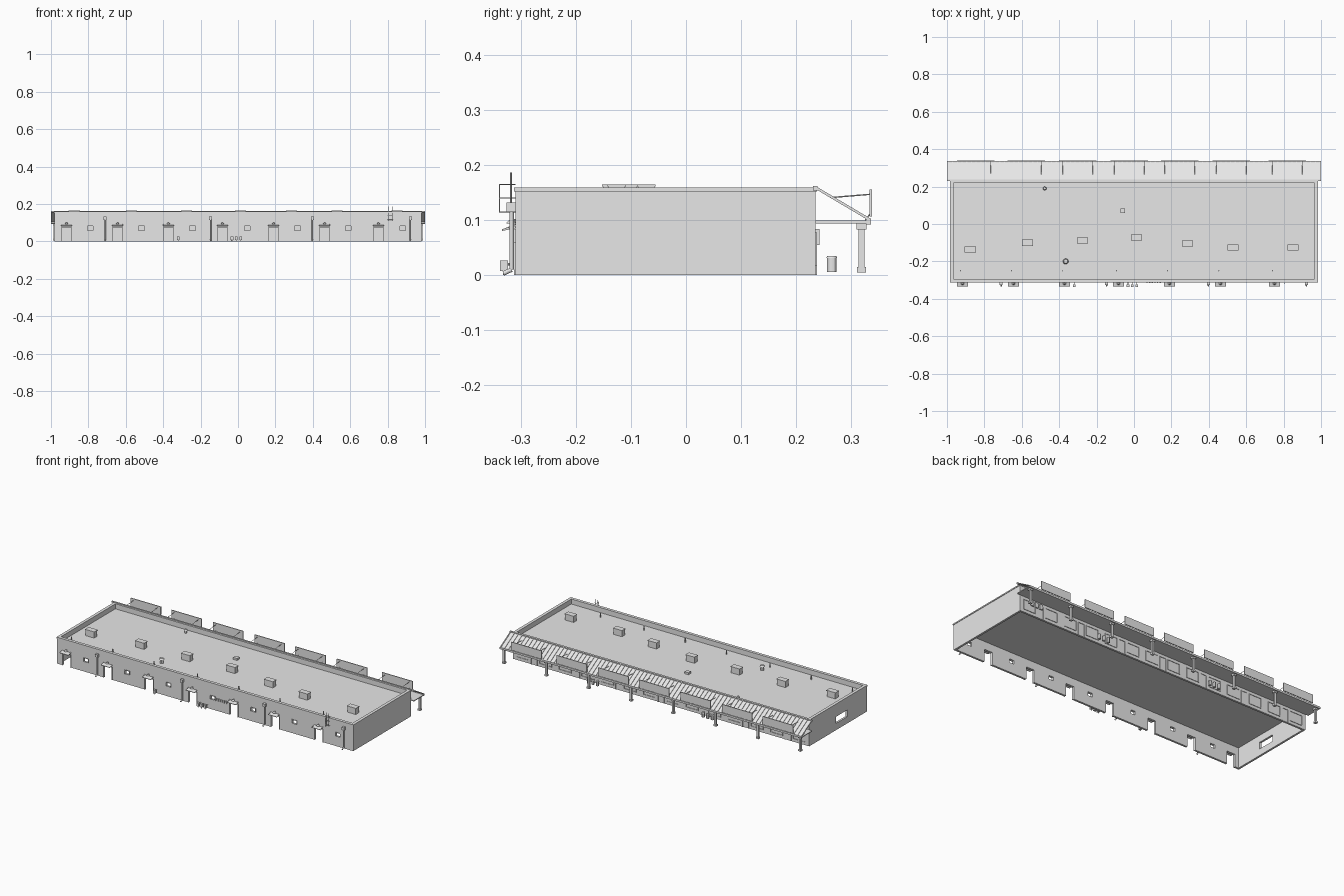
import bpy, bmesh, math
from mathutils import Matrix, Vector

old = bpy.data.objects.get("Cube")
if old:
    bpy.data.objects.remove(old)

GREY = (0.8, 0.8, 0.8, 1)
mat = bpy.data.materials.new("plain_grey")
mat.use_nodes = True
mat.diffuse_color = GREY
mat.node_tree.nodes["Principled BSDF"].inputs["Base Color"].default_value = GREY


class Part:
    """Collects boxes and rods into one named object."""

    def __init__(self, name):
        self.name, self.bm = name, bmesh.new()

    def box(self, x0, x1, y0, y1, z0, z1, tilt=0):
        mid = Vector((x0 + x1, y0 + y1, z0 + z1)) / 2
        size = Matrix.Diagonal((x1 - x0, y1 - y0, z1 - z0, 1))
        m = Matrix.Translation(mid) @ Matrix.Rotation(tilt, 4, 'X') @ size
        bmesh.ops.create_cube(self.bm, size=1, matrix=m)
        return self

    def block(self, x, y, w, d, z0, z1, tilt=0):
        return self.box(x - w / 2, x + w / 2, y - d / 2, y + d / 2, z0, z1, tilt)

    def rod(self, p, q, r, r2=None, sides=12):
        p, q = Vector(p), Vector(q)
        d = q - p
        m = Matrix.Translation((p + q) / 2) @ d.to_track_quat('Z', 'Y').to_matrix().to_4x4()
        bmesh.ops.create_cone(self.bm, cap_ends=True, segments=sides, radius1=r,
                              radius2=r if r2 is None else r2, depth=d.length, matrix=m)
        return self

    def done(self, smooth=False):
        me = bpy.data.meshes.new(self.name)
        self.bm.to_mesh(me)
        self.bm.free()
        me.materials.append(mat)
        ob = bpy.data.objects.new(self.name, me)
        bpy.context.collection.objects.link(ob)
        if smooth:
            bpy.ops.object.select_all(action='DESELECT')
            ob.select_set(True)
            bpy.context.view_layer.objects.active = ob
            bpy.ops.object.shade_smooth_by_angle()
        return ob


X, FRONT, BACK, TOP, T = 0.98, -0.31, 0.235, 0.158, 0.012
ROOF = 0.127
DOORS = [-0.917, -0.644, -0.372, -0.083, 0.19, 0.463, 0.751]
WINDOWS = [-0.79, -0.516, -0.243, 0.05, 0.318, 0.59, 0.88]

# Front wall with open doorways and small windows
wall = Part("front_wall")
holes = sorted([(d, 0.027, 0, 0.075) for d in DOORS] +
               [(w, 0.015, 0.059, 0.081) for w in WINDOWS])
edge = -X
for x, half, z0, z1 in holes:
    wall.box(edge, x - half, FRONT, FRONT + T, 0, TOP)
    wall.box(x - half, x + half, FRONT, FRONT + T, z1, TOP)
    if z0 > 0:
        wall.box(x - half, x + half, FRONT, FRONT + T, 0, z0)
    edge = x + half
wall.box(edge, X, FRONT, FRONT + T, 0, TOP)
bmesh.ops.remove_doubles(wall.bm, verts=wall.bm.verts, dist=1e-5)
wall.done()

# Remaining walls, one end with an opening
Part("back_wall").box(-X, X, BACK - T, BACK, 0, TOP).done()
Part("left_wall").box(X - T, X, FRONT + T, BACK - T, 0, TOP).done()
end = Part("right_wall")
for y0, y1, z0, z1 in [(FRONT + T, -0.125, 0, TOP), (-0.02, BACK - T, 0, TOP),
                       (-0.125, -0.02, 0, 0.04), (-0.125, -0.02, 0.08, TOP)]:
    end.box(-X, -X + T, y0, y1, z0, z1)
end.done()

# Flat roof behind the parapet, with coping
Part("roof").box(-X + T, X - T, FRONT + T, BACK - T, ROOF - 0.005, ROOF).done()
cope = Part("parapet_coping")
for y in (FRONT, BACK - T):
    cope.box(-X - 0.003, X + 0.003, y - 0.003, y + T + 0.003, TOP - 0.006, TOP + 0.001)
for x in (-X, X - T):
    cope.box(x - 0.003, x + T + 0.003, FRONT, BACK, TOP - 0.006, TOP + 0.001)
cope.done()

# Rooftop air units
units = Part("rooftop_units")
UNIT_Y = [-0.136, -0.1, -0.088, -0.072, -0.104, -0.126, -0.126]
for x, y in zip([-0.875, -0.57, -0.275, 0.013, 0.286, 0.53, 0.85], UNIT_Y):
    units.block(x, y, 0.056, 0.03, ROOF, 0.161)
    units.block(x, y, 0.06, 0.034, 0.161, 0.165)
units.done()

# Roof vents and hatch
vents = Part("roof_vents")
for x, y, r, h in [(-0.365, -0.2, 0.015, 0.03), (-0.478, 0.19, 0.01, 0.022)]:
    vents.rod((x, y, ROOF), (x, y, ROOF + h - 0.008), r * 0.7)
    vents.rod((x, y, ROOF + h - 0.008), (x, y, ROOF + h), r, r * 0.7)
for x in DOORS:
    vents.rod((x - 0.01, -0.25, ROOF), (x - 0.01, -0.25, 0.152), 0.003)
vents.done(True)
Part("roof_hatch").block(-0.06, 0.07, 0.026, 0.024, ROOF, 0.139).done()

# Awning and lamp over each service door
awning, lamp = Part("door_awnings"), Part("door_lamps")
for x in DOORS:
    awning.block(x, FRONT - 0.012, 0.058, 0.026, 0.083, 0.086, math.radians(12))
    for s in (-0.027, 0.027):
        awning.rod((x + s, FRONT - 0.022, 0.083), (x + s, FRONT, 0.092), 0.001, sides=6)
    lamp.rod((x, FRONT, 0.099), (x, FRONT - 0.008, 0.099), 0.003)
    lamp.rod((x, FRONT - 0.008, 0.094), (x, FRONT - 0.008, 0.101), 0.009, 0.003)
awning.done()
lamp.done(True)

# Thin frames round the service doors and windows
frames = Part("opening_frames")
for x, half, z0, z1 in holes:
    y0, y1 = FRONT - 0.003, FRONT
    frames.box(x - half - 0.002, x + half + 0.002, y0, y1, z1, z1 + 0.002)
    for s in (-1, 1):
        frames.block(x + s * (half + 0.001), FRONT - 0.0015, 0.002, 0.003, z0, z1)
frames.done()

# Downspouts with collector boxes
spout = Part("downspouts")
for x in (-0.71, -0.147, 0.398, 0.922):
    spout.block(x, FRONT - 0.008, 0.016, 0.016, 0.115, 0.132)
    spout.rod((x, FRONT - 0.007, 0.01), (x, FRONT - 0.007, 0.115), 0.004)
    spout.rod((x, FRONT - 0.007, 0.01), (x, FRONT - 0.022, 0.003), 0.004)
spout.done()

# Power mast with crossbars
mast = Part("power_mast")
for x in (0.806, 0.824):
    mast.rod((x, -0.318, 0.11), (x, -0.318, 0.187), 0.0015, sides=8)
for z in (0.115, 0.14, 0.165):
    mast.rod((0.815, -0.31, z), (0.815, -0.34, z), 0.001, sides=6)
    mast.rod((0.8, -0.318, z), (0.83, -0.318, z), 0.001, sides=6)
mast.rod((0.815, -0.339, 0.115), (0.815, -0.339, 0.165), 0.001, sides=6)
mast.done()

# Meters and pipes along the front
meters = Part("utility_meters")
for x in (-0.32, -0.032, -0.01, 0.015):
    meters.block(x, -0.331, 0.014, 0.014, 0.008, 0.027)
    meters.rod((x, -0.331, 0), (x, -0.331, 0.008), 0.002, sides=8)
    meters.rod((x, -0.331, 0.02), (x, FRONT, 0.02), 0.002, sides=8)
for i in range(6):
    meters.block(0.07 + i * 0.014, FRONT - 0.003, 0.007, 0.006, 0.06, 0.075)
meters.done()

# Covered walk: soffit, gutter and sloping ribbed roof
slope = math.atan2(0.1 - TOP, 0.333 - BACK)
length = math.hypot(0.1 - TOP, 0.333 - BACK)
Part("canopy_soffit").box(-1, 1, BACK, 0.332, 0.094, 0.099).done()
Part("canopy_gutter").box(-1, 1, 0.327, 0.336, 0.092, 0.103).done()
Part("canopy_ridge").box(-1, 1, BACK - 0.004, BACK + 0.004, 0.154, 0.162).done()
cy, cz = (BACK + 0.333) / 2, (TOP + 0.1) / 2
sheet = Part("canopy_roof").block(0, cy, 2, length, cz - 0.001, cz + 0.001, slope)
COUNT = 80
for i in range(COUNT):
    x = -0.995 + 1.99 * i / (COUNT - 1)
    sheet.block(x, cy, 0.006, length, cz, cz + 0.004, slope)
sheet.done()

# Canopy posts with base and capital
posts = Part("canopy_posts")
for i in range(8):
    x = -0.98 + 0.28 * i
    posts.block(x, 0.319, 0.012, 0.011, 0.012, 0.086)
    posts.block(x, 0.319, 0.017, 0.017, 0.005, 0.015)
    posts.block(x, 0.319, 0.019, 0.018, 0.083, 0.094)
posts.done()

# Blank sign boards on struts above the canopy
signs = Part("sign_boards")
for c in (-0.845, -0.575, -0.3, -0.025, 0.245, 0.52, 0.82):
    signs.block(c, 0.336, 0.2, 0.005, 0.107, 0.156)
    for x in (c - 0.08, c + 0.08):
        signs.rod((x, 0.262, 0.141), (x, 0.335, 0.147), 0.0012, sides=6)
        signs.rod((x, 0.326, 0.1), (x, 0.335, 0.112), 0.0012, sides=6)
signs.done()

# Shop doors and window frames under the canopy
shop = Part("shopfront_frames")
for i in range(7):
    c = -0.84 + 0.28 * i
    for x, w, z0, z1 in [(c, 0.04, 0, 0.075), (c - 0.075, 0.08, 0.02, 0.075),
                         (c + 0.075, 0.08, 0.02, 0.075)]:
        for s in (-1, 1):
            shop.block(x + s * w / 2, BACK + 0.0015, 0.003, 0.003, z0, z1)
        shop.block(x, BACK + 0.0015, w + 0.003, 0.003, z1, z1 + 0.003)
        if z0:
            shop.block(x, BACK + 0.0015, w + 0.003, 0.003, z0 - 0.003, z0)
shop.done()

# Notice panels on the shop wall
notices = Part("wall_notices")
for x in (0.84, 0.87, 0.9):
    notices.block(x, BACK + 0.004, 0.02, 0.007, 0.055, 0.084)
notices.done()

# Litter bins on the walk
bins = Part("litter_bins")
for x in (0.4, 0.43, 0.46, -0.36, -0.33, -0.3):
    bins.rod((x, 0.265, 0.006), (x, 0.265, 0.031), 0.009)
    bins.rod((x, 0.265, 0.031), (x, 0.265, 0.035), 0.01, 0.008)
bins.done(True)
